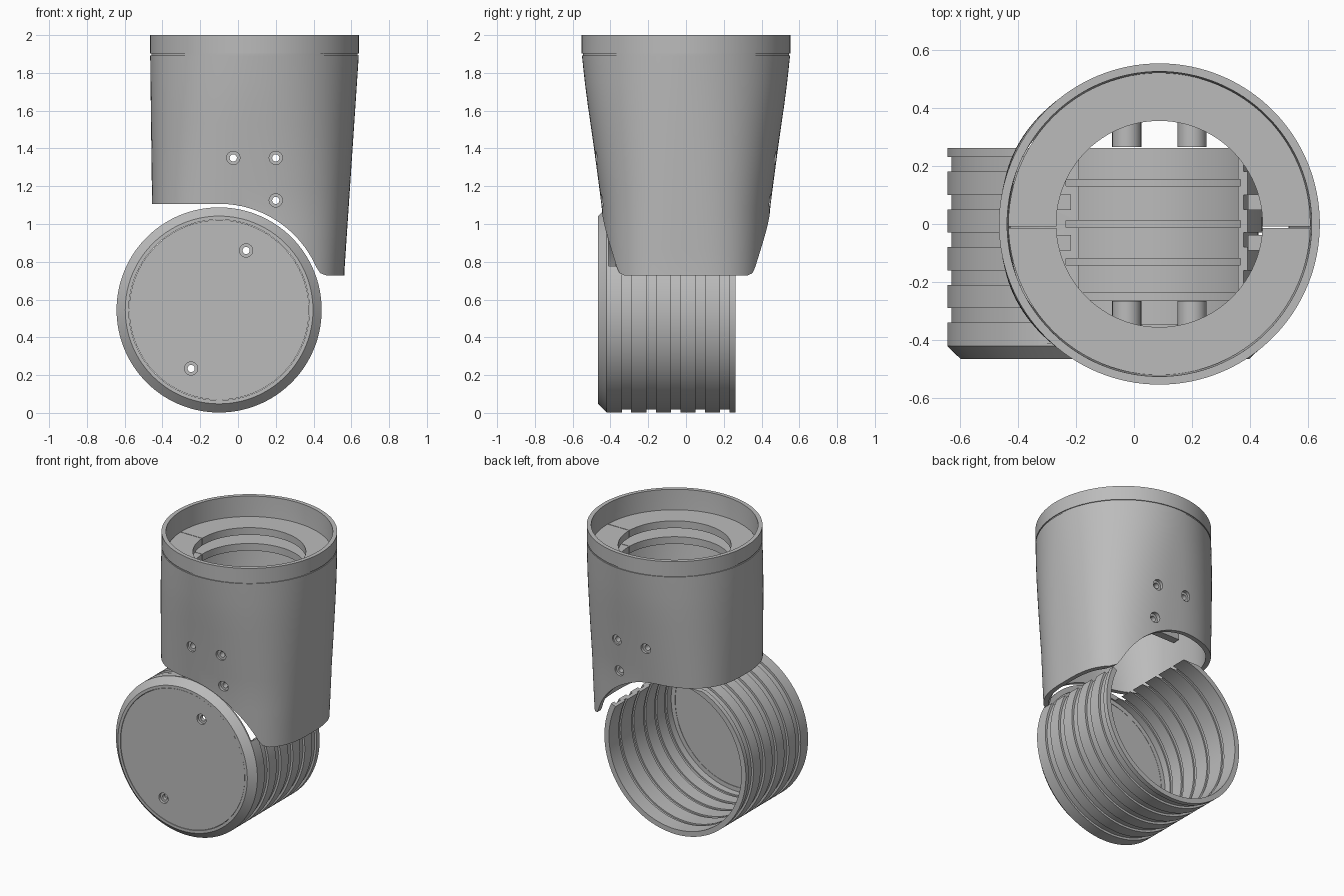
import bpy, bmesh, math
from mathutils import Vector

if "Cube" in bpy.data.objects:
    bpy.data.objects.remove(bpy.data.objects["Cube"], do_unlink=True)

grey = bpy.data.materials.new("plain grey")
grey.use_nodes = True
grey.diffuse_color = (0.5, 0.5, 0.5, 1)
grey.node_tree.nodes["Principled BSDF"].inputs["Base Color"].default_value = grey.diffuse_color

AXIS_X, AXIS_Z = -0.1, 0.545   # tube axis, running along y
SLEEVE_X = 0.0875              # sleeve axis at its rim


def finish(name, bm):
    bmesh.ops.recalc_face_normals(bm, faces=bm.faces)
    mesh = bpy.data.meshes.new(name)
    bm.to_mesh(mesh)
    bm.free()
    obj = bpy.data.objects.new(name, mesh)
    obj.data.materials.append(grey)
    bpy.context.collection.objects.link(obj)
    return obj


def loop_surface(name, rings, close):
    """Skin closed rings of points; close joins the last ring to the first."""
    bm = bmesh.new()
    rows = [[bm.verts.new(p) for p in ring] for ring in rings]
    n = len(rows[0])
    for a, b in zip(rows, rows[1:] + (rows[:1] if close else [])):
        for i in range(n):
            j = (i + 1) % n
            bm.faces.new((a[i], a[j], b[j], b[i]))
    if not close:
        bm.faces.new(rows[0])
        bm.faces.new(rows[-1])
    return finish(name, bm)


def revolve(name, profile, centre, axis, close=True, n=96):
    """Turn (distance along axis, radius) pairs around a y or z axis."""
    c = Vector(centre)
    rings = []
    for d, r in profile:
        ring = []
        for i in range(n):
            a = math.tau * i / n
            u, v = r * math.cos(a), r * math.sin(a)
            ring.append(c + Vector((u, d, v) if axis == "y" else (u, v, d)))
        rings.append(ring)
    return loop_surface(name, rings, close)


def rod(name, x, z, y0, y1, r):
    return revolve(name, [(y0, r), (y1, r)], (x, 0, z), "y", False, 32)


def prism(name, outline, y0, y1):
    return loop_surface(name, [[(x, y, z) for x, z in outline] for y in (y0, y1)], False)


def cut(obj, *cutters):
    for cutter in cutters:
        mod = obj.modifiers.new("cut", "BOOLEAN")
        mod.operation, mod.solver, mod.object = "DIFFERENCE", "EXACT", cutter
        bpy.context.view_layer.objects.active = obj
        bpy.ops.object.modifier_apply(modifier=mod.name)
        bpy.data.objects.remove(cutter, do_unlink=True)


def box(x0, x1, y0, y1, z0, z1, name="cutter"):
    return prism(name, [(x0, z0), (x1, z0), (x1, z1), (x0, z1)], y0, y1)


# Sleeve: round at the rim, blending to a squarer section at the foot
WIDTHS = [(0.65, 0.418), (1.1, 0.447), (1.4, 0.487), (1.7, 0.53), (1.9, 0.552), (2.0, 0.553)]


def half_depth(z):
    for (z0, w0), (z1, w1) in zip(WIDTHS, WIDTHS[1:]):
        if z <= z1:
            return w0 + (w1 - w0) * (z - z0) / (z1 - z0)
    return WIDTHS[-1][1]


def section(z, inset, n=128):
    t = min(1, max(0, (1.9 - z) / 1.2))
    left, right = -0.465 + 0.015 * t, 0.64 - 0.08 * t
    cx, rx, ry = (left + right) / 2, (right - left) / 2 - inset, half_depth(z) - inset
    e = 2 / (2 + t)
    ring = []
    for i in range(n):
        c, s = math.cos(math.tau * i / n), math.sin(math.tau * i / n)
        ring.append((cx + rx * math.copysign(abs(c) ** e, c),
                     ry * math.copysign(abs(s) ** e, s), z))
    return ring


heights = [0.65 + 0.11 * i for i in range(12)]
outer = [(z, 0) for z in heights[:-1]] + [(1.893, 0), (1.893, 0.006), (1.903, 0.006), (1.903, 0), (2, 0)]
inner = [(2, 0.028), (1.86, 0.028)] + [(z, 0.03) for z in reversed(heights[:-1])]
sleeve = loop_surface("sleeve", [section(z, k) for z, k in outer + inner], True)

# Foot of the sleeve: straight on one side, curved clear of the tube, short tongue
arc = [(AXIS_X + 0.562 * math.sin(math.radians(a)), AXIS_Z + 0.562 * math.cos(math.radians(a)))
       for a in range(0, 67, 3)]
foot = [(-0.9, 1.107)] + arc + [(0.435, 0.74), (0.47, 0.727), (0.9, 0.727), (0.9, 0.3), (-0.9, 0.3)]
cut(sleeve, prism("cutter", foot, -0.9, 0.9))

# Screw holes with hollow bosses inside the sleeve
smooth = [sleeve]
for x, z, end in ((-0.025, 1.35, 0.458), (0.2, 1.35, 0.458), (0.2, 1.125, 0.425)):
    cut(sleeve, rod("cutter", x, z, -0.8, 0.8, 0.035))
    for side in (-1, 1):
        smooth.append(revolve("screw_boss", [(side * 0.265, 0.05), (side * end, 0.05),
                                             (side * end, 0.019), (side * 0.265, 0.019)],
                              (x, 0, z), "y", n=32))

# Two ring shelves below the rim, each split along the seam
for name, low, high, radius in (("upper_shelf", 1.81, 1.86, 0.52), ("lower_shelf", 1.70, 1.75, 0.51)):
    shelf = revolve(name, [(low, 0.355), (high, 0.355), (high, radius), (low, radius)],
                    (SLEEVE_X, 0, 0), "z")
    cut(shelf, box(-0.6, -0.2, -0.013, -0.009, 1.6, 1.9), box(0.4, 0.8, -0.013, -0.009, 1.6, 1.9))
    smooth.append(shelf)

# Seam keys at the rim and guide tabs on the inner walls
for side in (-1, 1):
    x = SLEEVE_X + side * 0.533
    box(x - 0.008, x + 0.008, -0.02, 0, 1.86, 1.985, "seam_key")
    for y in (-0.065, 0.075):
        a, b = sorted((SLEEVE_X + side * 0.305, SLEEVE_X + side * 0.49))
        box(a, b, y - 0.027, y + 0.027, 1.4, 1.48, "guide_tab")

# Tube: ribbed outside, slotted inside, chamfered closed front
R, GROOVE, BORE, SLOT = 0.543, 0.528, 0.508, 0.518
profile = [(-0.465, 0.478), (-0.465, 0.497), (-0.42, R)]
for i in range(5):
    y = -0.34 + 0.13 * i
    profile += [(y, R), (y, GROOVE), (y + 0.05, GROOVE), (y + 0.05, R)]
profile += [(0.262, R), (0.262, BORE)]
for y in (0.142, 0, -0.13, -0.25, -0.36):
    profile += [(y + 0.012, BORE), (y + 0.012, SLOT), (y - 0.012, SLOT), (y - 0.012, BORE)]
profile += [(-0.42, BORE), (-0.42, 0.478)]
tube = revolve("ribbed_tube", profile, (AXIS_X, 0, AXIS_Z), "y", n=128)

# Opening in the tube under the sleeve
opening = [(AXIS_X, AXIS_Z), (0.8, AXIS_Z + 0.9 * math.tan(math.radians(25.5))), (0.8, 1.4),
           (-0.6, 1.4), (-0.6, 1.045), (AXIS_X, 1.045)]
cut(tube, prism("cutter", opening, -0.41, 0.5))

# Front cover disc with two stepped screw holes
cover = revolve("front_cover", [(-0.463, 0.476), (-0.42, 0.476)], (AXIS_X, 0, AXIS_Z), "y", False)
for x, z in ((0.043, 0.86), (-0.248, 0.235)):
    cut(cover, rod("cutter", x, z, -0.6, -0.445, 0.035), rod("cutter", x, z, -0.6, -0.3, 0.019))
smooth += [tube, cover]

# Smooth curved walls, crisp edges
bpy.ops.object.select_all(action="DESELECT")
for obj in smooth:
    obj.select_set(True)
bpy.context.view_layer.objects.active = sleeve
bpy.ops.object.shade_smooth_by_angle(angle=math.radians(30))
